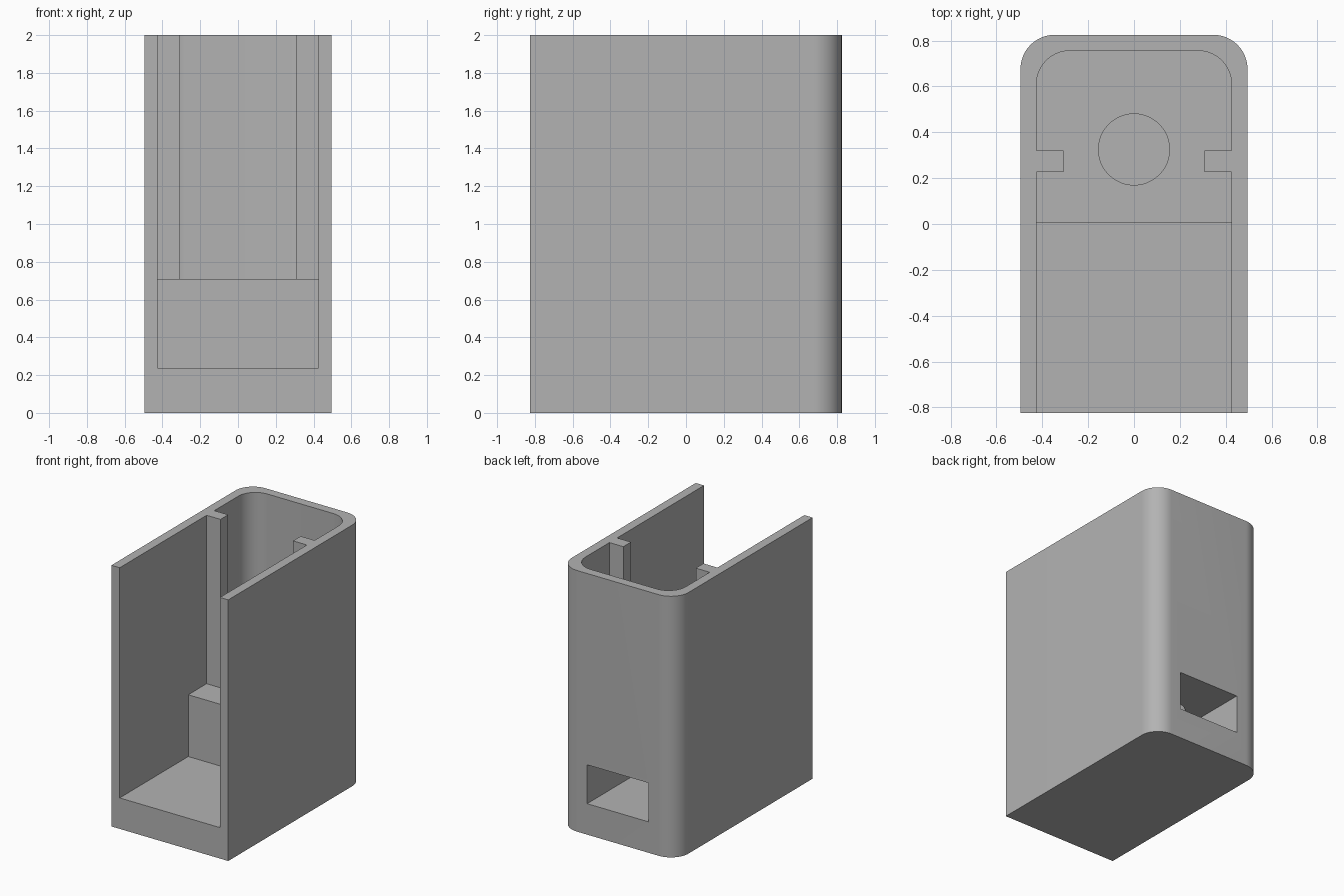
import bpy
import bmesh
from math import radians, sin, cos, pi

if "Cube" in bpy.data.objects:
    bpy.data.objects.remove(bpy.data.objects["Cube"], do_unlink=True)

HALF_W, HALF_D, HEIGHT = 0.495, 0.825, 2.0
WALL = 0.07
IN_W, IN_BACK = HALF_W - WALL, HALF_D - WALL
FLOOR, LEDGE = 0.237, 0.71
RIB_X, RIB_FRONT, RIB_BACK = 0.307, 0.227, 0.32

grey = bpy.data.materials.new("light grey")
grey.use_nodes = True
grey.diffuse_color = (0.45, 0.45, 0.45, 1)
grey.node_tree.nodes["Principled BSDF"].inputs["Base Color"].default_value = (0.45, 0.45, 0.45, 1)


def arc(cx, cy, r, start, end, steps):
    """Points along a circular arc, angles in degrees."""
    angles = [radians(start + (end - start) * i / steps) for i in range(steps + 1)]
    return [(cx + r * cos(a), cy + r * sin(a)) for a in angles]


def mirrored(half):
    """Close a right-hand outline with its mirror image across x = 0."""
    return half + [(-x, y) for x, y in reversed(half)]


def prism(name, outline, z0, z1):
    bm = bmesh.new()
    face = bm.faces.new([bm.verts.new((x, y, z0)) for x, y in outline])
    top = bmesh.ops.extrude_face_region(bm, geom=[face])["geom"]
    bmesh.ops.translate(bm, vec=(0, 0, z1 - z0),
                        verts=[g for g in top if isinstance(g, bmesh.types.BMVert)])
    bmesh.ops.recalc_face_normals(bm, faces=bm.faces)
    mesh = bpy.data.meshes.new(name)
    bm.to_mesh(mesh)
    bm.free()
    mesh.materials.append(grey)
    obj = bpy.data.objects.new(name, mesh)
    bpy.context.collection.objects.link(obj)
    return obj


def box(name, half_x, y0, y1, z0, z1):
    return prism(name, mirrored([(half_x, y0), (half_x, y1)]), z0, z1)


# Outer body with rounded back corners
R_OUT, R_IN = 0.15, 0.145
body = prism("holder_body", mirrored(
    [(HALF_W, -HALF_D)] + arc(HALF_W - R_OUT, HALF_D - R_OUT, R_OUT, 0, 90, 16)), 0, HEIGHT)

# Upper cavity, its outline leaving two guide ribs on the side walls
upper = prism("upper_cavity_cutter", mirrored(
    [(IN_W, -1), (IN_W, RIB_FRONT), (RIB_X, RIB_FRONT), (RIB_X, RIB_BACK), (IN_W, RIB_BACK)]
    + arc(IN_W - R_IN, IN_BACK - R_IN, R_IN, 0, 90, 16)), LEDGE, HEIGHT + 0.2)

# Lower front cavity, back slot and cable hole
cutters = [
    upper,
    box("front_cavity_cutter", IN_W, -1, 0.005, FLOOR, 1),
    box("back_slot_cutter", 0.26, 0.165, 1, FLOOR, 0.535),
    prism("cable_hole_cutter", arc(0, 0.325, 0.155, 0, 352.5, 47), 0.4, 0.9),
]
for cutter in cutters:
    cutter.hide_render = True
    mod = body.modifiers.new(cutter.name, "BOOLEAN")
    mod.operation = "DIFFERENCE"
    mod.solver = "EXACT"
    mod.object = cutter

# Bake the cuts and remove the cutters
bpy.context.view_layer.update()
result = bpy.data.meshes.new_from_object(body.evaluated_get(bpy.context.evaluated_depsgraph_get()))
body.modifiers.clear()
body.data = result
for cutter in cutters:
    bpy.data.objects.remove(cutter, do_unlink=True)

# Smooth rounded corners, crisp edges elsewhere
bpy.ops.object.select_all(action="DESELECT")
body.select_set(True)
bpy.context.view_layer.objects.active = body
bpy.ops.object.shade_smooth_by_angle(angle=radians(30))
